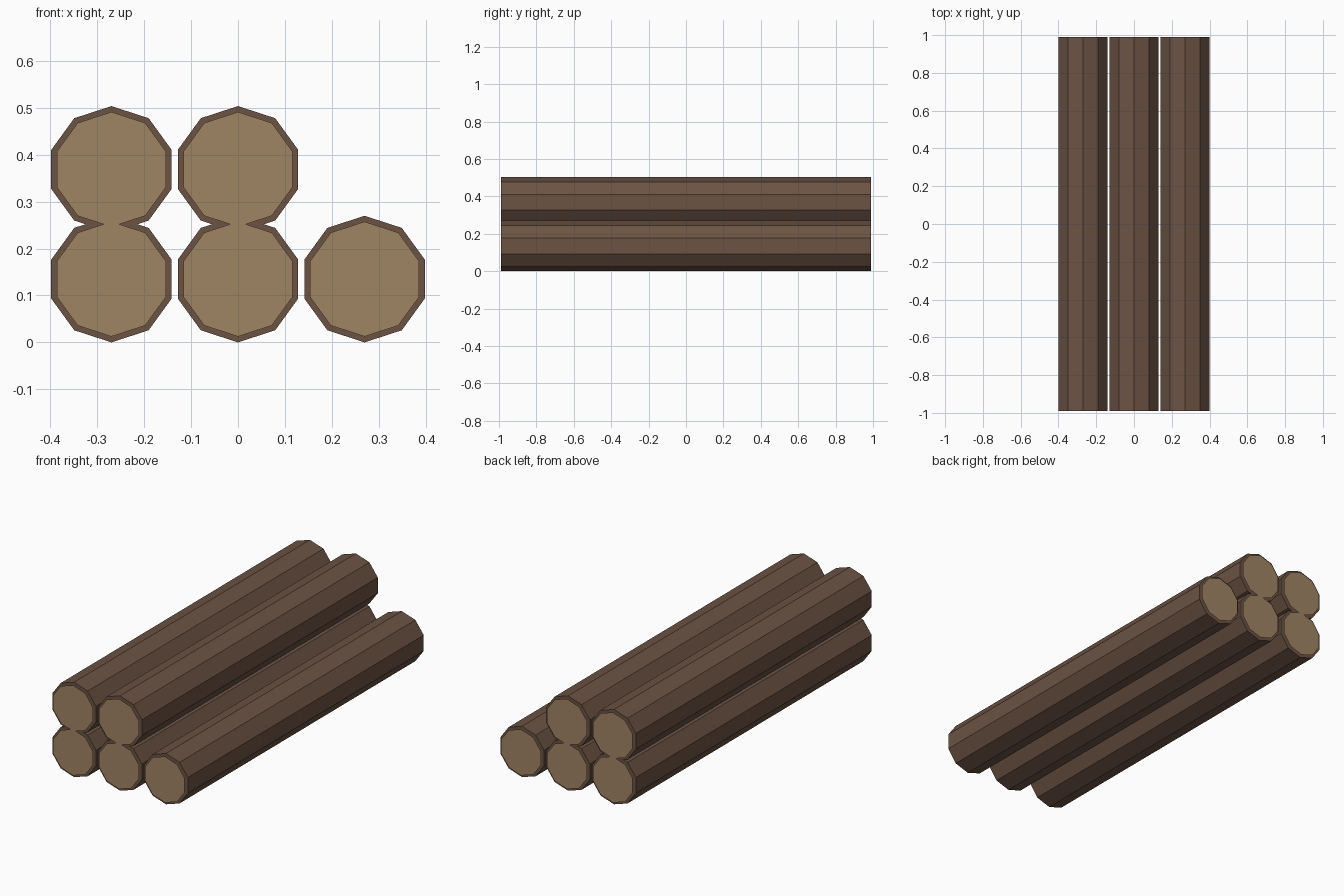
import bpy, math
from mathutils import Matrix

if "Cube" in bpy.data.objects:
    bpy.data.objects.remove(bpy.data.objects["Cube"])


def lin(c):
    c /= 255
    return c / 12.92 if c <= 0.04045 else ((c + 0.055) / 1.055) ** 2.4


def material(name, r, g, b):
    m = bpy.data.materials.new(name)
    m.diffuse_color = (lin(r), lin(g), lin(b), 1)
    m.use_nodes = True
    m.node_tree.nodes["Principled BSDF"].inputs["Base Color"].default_value = m.diffuse_color
    return m


bark = material("bark brown", 107, 83, 68)
wood = material("cut wood tan", 160, 133, 100)

SIDES, RADIUS, CAP_RADIUS = 10, 0.135, 0.1225
LOG_END, CAP_Y = 0.99, 0.999


def finish(name, mat):
    ob = bpy.context.object
    ob.name = name
    ob.data.materials.append(mat)
    return ob


def add_log(name, x, z):
    # ten-sided trunk lying along y, with a corner at the top
    bpy.ops.mesh.primitive_cylinder_add(
        vertices=SIDES, radius=RADIUS, depth=2 * LOG_END,
        location=(x, 0, z), rotation=(math.pi / 2, 0, 0))
    finish(name, bark)
    # thin cut-wood disc just proud of each end
    for side, s in (("front", -1), ("back", 1)):
        bpy.ops.mesh.primitive_circle_add(
            vertices=SIDES, radius=CAP_RADIUS, fill_type='NGON',
            location=(x, s * CAP_Y, z), rotation=(-s * math.pi / 2, 0, 0))
        finish(f"{name}_{side}_cut_end", wood)


# bottom row of three, top row of two
for i, x in enumerate((-0.27, 0, 0.27)):
    add_log(f"bottom_log_{i + 1}", x, 0.135)
for i, x in enumerate((-0.27, 0)):
    add_log(f"top_log_{i + 1}", x, 0.369)
